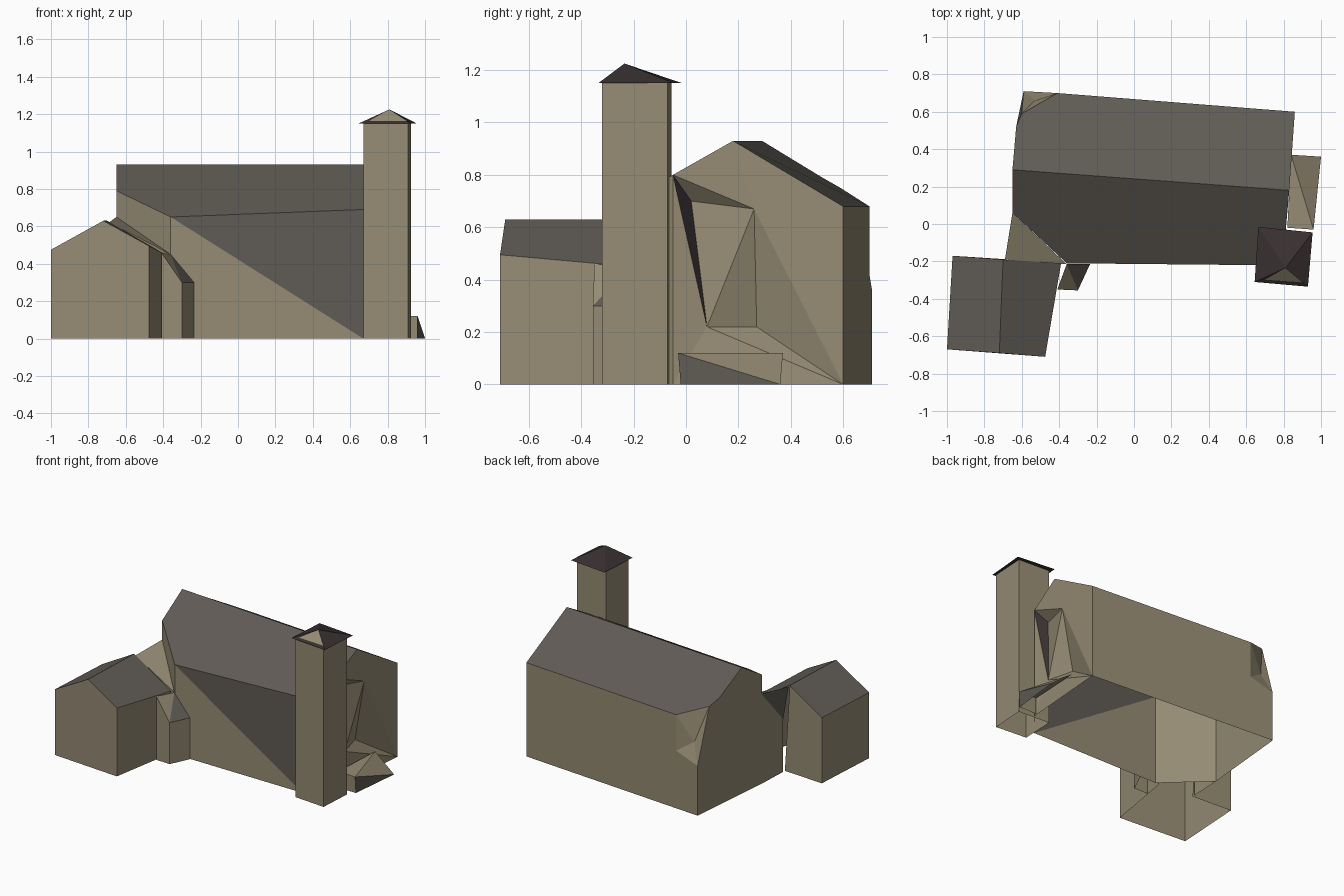
import bpy, bmesh

if "Cube" in bpy.data.objects:
    bpy.data.objects.remove(bpy.data.objects["Cube"])


def material(name, rgb):
    m = bpy.data.materials.new(name)
    m.diffuse_color = (*rgb, 1)
    m.use_nodes = True
    m.node_tree.nodes["Principled BSDF"].inputs["Base Color"].default_value = m.diffuse_color
    return m


MATS = [material("plaster_wall", (0.305, 0.262, 0.175)),
        material("slate_roof", (0.117, 0.105, 0.090)),
        material("dark_cap", (0.040, 0.029, 0.030))]
WALL, ROOF, CAP = 0, 1, 2


def shell(name, points, faces):
    """Flat faced shell from named points; faces = (material, point names)."""
    bm = bmesh.new()
    v = {k: bm.verts.new(p) for k, p in points.items()}
    for mat, keys in faces:
        f = bm.faces.new([v[k] for k in keys.split()])
        f.material_index = mat
    bmesh.ops.recalc_face_normals(bm, faces=bm.faces[:])
    me = bpy.data.meshes.new(name)
    bm.to_mesh(me)
    bm.free()
    for m in MATS:
        me.materials.append(m)
    ob = bpy.data.objects.new(name, me)
    bpy.context.collection.objects.link(ob)
    return ob


# Nave: open-bottomed hall with a notched back corner and a recessed right gable
shell("nave", {
    # ground corners
    "bl": (-.59, .71, 0), "br": (.86, .60, 0), "fr": (.81, -.05, 0),
    "f2": (.67, -.22, 0), "f1": (-.36, -.21, 0), "l": (-.65, .06, 0),
    # roof edge and ridge
    "RL": (-.65, .29, .93), "RR": (.83, .18, .93), "BR": (.86, .60, .68),
    "A": (.81, -.05, .80), "F2": (.67, -.22, .69), "F1": (-.36, -.21, .65),
    "L": (-.65, .06, .79),
    # back corner notch
    "n1": (-.41, .70, .68), "n2": (-.60, .59, .75), "n3": (-.41, .70, .42),
    "n4": (-.59, .71, .36), "n5": (-.53, .66, .50), "n6": (-.63, .52, .79),
    # gable recess
    "B": (.75, .02, .70), "C": (.83, .26, .67), "D": (.80, .08, .22),
    "E": (.75, .27, .22),
}, [
    (ROOF, "RL RR BR n1 n2 n6"), (ROOF, "RR RL L F1 F2 A"),
    (WALL, "bl br BR n1 n3 n4"), (WALL, "n1 n2 n5"), (WALL, "n1 n5 n3"),
    (WALL, "n3 n5 n4"), (WALL, "n2 n4 n5"),
    (WALL, "bl n4 n2 n6 RL L l"), (WALL, "l L F1 f1"),
    (WALL, "f1 f2 F1"), (ROOF, "f2 F2 F1"), (WALL, "f2 fr A F2"),
    (WALL, "A RR C"), (WALL, "RR BR br C"), (WALL, "A D fr"),
    (WALL, "D br fr"), (WALL, "A C B"), (CAP, "A B D"),
    (WALL, "B C D"), (WALL, "C E D"), (WALL, "C br E"), (WALL, "D E br"),
])

# Annex: small gabled house at the front left
shell("annex", {
    "a": (-1, -.67, 0), "b": (-.475, -.71, 0), "c": (-.39, -.21, 0),
    "d": (-.97, -.17, 0), "m": (-.66, -.19, 0),
    "A": (-1, -.67, .475), "B": (-.475, -.71, .495), "C": (-.39, -.21, .45),
    "D": (-.97, -.17, .475), "P": (-.72, -.69, .63), "Q": (-.70, -.19, .63),
}, [
    (WALL, "a b B P A"), (WALL, "b c C B"), (WALL, "d a A D"),
    (WALL, "m d D Q"), (ROOF, "A P Q D"), (ROOF, "P B C Q"),
])

# Link between annex and nave, right and left sides
shell("link_right", {
    "a": (-.41, -.35, 0), "b": (-.30, -.355, 0), "c": (-.235, -.215, 0),
    "A": (-.41, -.35, .46), "B": (-.30, -.355, .30), "C": (-.235, -.215, .30),
    "P": (-.36, -.215, .45),
}, [(WALL, "a b B A"), (WALL, "b c C B"), (WALL, "A B P"), (ROOF, "B C P")])
shell("link_left", {
    "q": (-.65, .06, 0), "r": (-.66, -.17, 0), "Q": (-.65, .06, .65),
    "R": (-.66, -.17, .38), "S": (-.69, -.19, .62), "P": (-.36, -.215, .45),
}, [(WALL, "q r R Q"), (ROOF, "Q R S"), (WALL, "Q S P")])

# Tower: slightly turned square shaft
base = [(.67, -.30), (.91, -.32), (.925, -.07), (.68, -.055)]
pts = {f"{k}{i}": (x, y, z) for k, z in (("g", 0), ("t", 1.155))
       for i, (x, y) in enumerate(base)}
shell("tower", pts, [(WALL, f"g{i} g{(i+1) % 4} t{(i+1) % 4} t{i}")
                     for i in range(4)])

# Tower cap: thin overhanging pyramid with a pale panel on the front slope
rim = [(.645, -.31), (.93, -.335), (.955, -.045), (.665, -.015)]
pts = {f"r{i}": (x, y, 1.15) for i, (x, y) in enumerate(rim)}
pts.update(top=(.81, -.235, 1.225), i0=(.70, -.298, 1.163), i1=(.905, -.312, 1.163))
shell("tower_cap", pts,
      [(CAP, f"r{i} r{(i+1) % 4} top") for i in (1, 2, 3)] +
      [(CAP, "r0 r1 i1 i0"), (CAP, "r0 i0 top"), (CAP, "i1 r1 top"),
       (WALL, "i0 i1 top"), (CAP, "r3 r2 r1 r0")])

# Low wedge at the foot of the right gable
shell("side_wedge", {
    "a": (.82, -.02, .12), "b": (.96, -.03, .12), "c": (.84, .37, .12),
    "d": (.96, -.02, 0), "e": (1, .36, 0), "f": (.82, -.02, 0),
}, [(WALL, "a b c"), (WALL, "b e c"), (ROOF, "b d e"), (WALL, "a f d b")])
